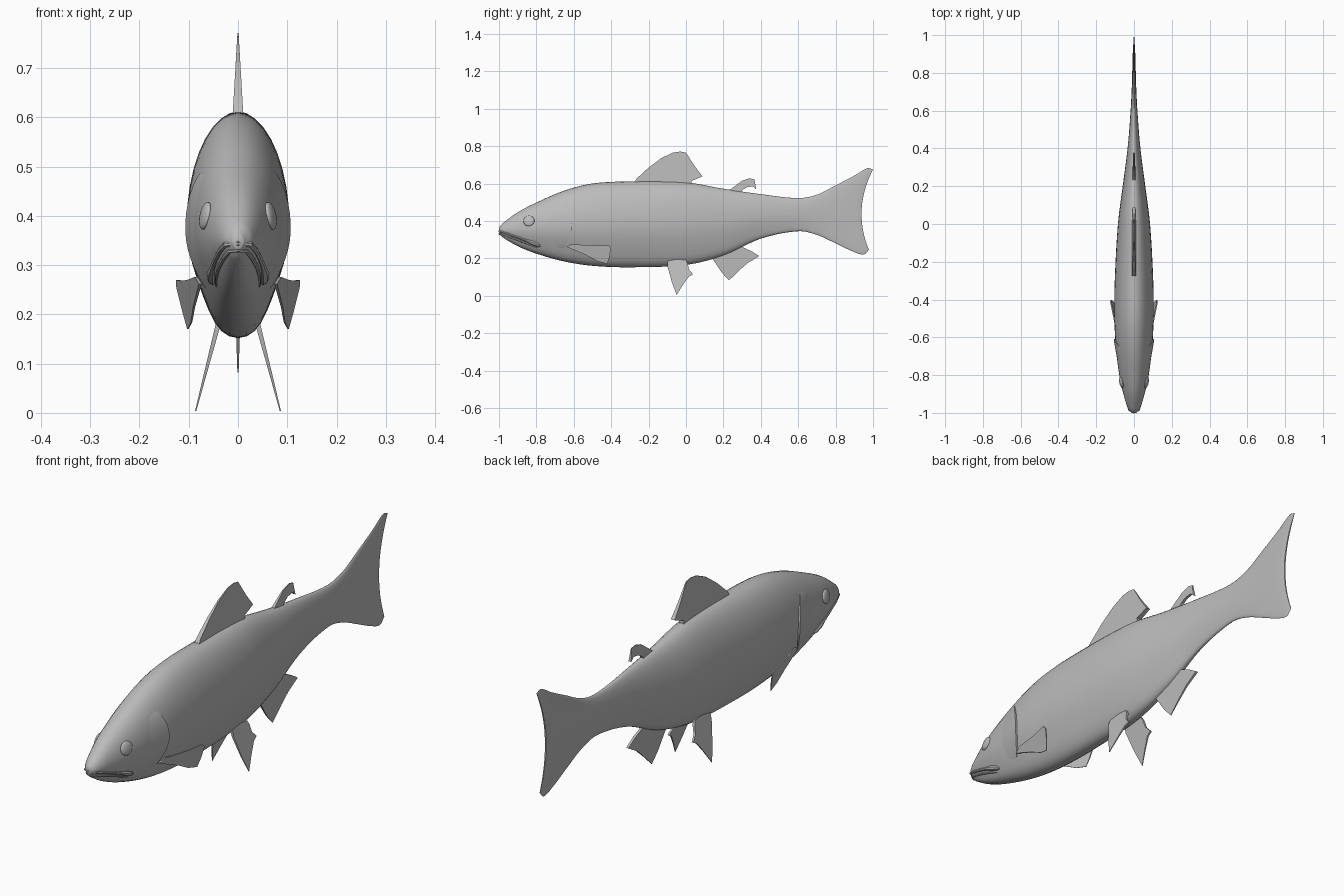
import bpy, bmesh, math

cube = bpy.data.objects.get("Cube")
if cube:
    bpy.data.objects.remove(cube, do_unlink=True)

grey = bpy.data.materials.new("plain grey")
grey.use_nodes = True
grey.diffuse_color = (0.5, 0.5, 0.5, 1)
grey.node_tree.nodes["Principled BSDF"].inputs["Base Color"].default_value = (0.5, 0.5, 0.5, 1)

# Body stations: y, top z, bottom z, half width
STATIONS = [
    (-1.0, .365, .332, .012), (-.98, .387, .312, .03), (-.9, .446, .265, .056),
    (-.8, .498, .225, .078), (-.65, .562, .183, .096), (-.5, .6, .16, .104),
    (-.3, .611, .152, .102), (0, .606, .165, .085), (.2, .572, .215, .06),
    (.4, .543, .305, .034), (.6, .522, .345, .018), (.7, .54, .326, .013),
    (.8, .59, .283, .01), (.9, .642, .239, .008), (.97, .682, .22, .006),
    (1.0, .675, .245, .003)]


def station(y):
    """Smoothly interpolated top, bottom and half width at y."""
    n = len(STATIONS)
    i = max(k for k in range(n - 1) if STATIONS[k][0] <= y + 1e-9)
    a, b = STATIONS[i], STATIONS[i + 1]
    p, q = STATIONS[max(i - 1, 0)], STATIONS[min(i + 2, n - 1)]
    d = b[0] - a[0]
    t = (y - a[0]) / d
    out = []
    for k in (1, 2, 3):
        m0 = (b[k] - p[k]) / (b[0] - p[0]) * d
        m1 = (q[k] - a[k]) / (q[0] - a[0]) * d
        out.append((2*t**3 - 3*t**2 + 1) * a[k] + (t**3 - 2*t**2 + t) * m0
                   + (3*t**2 - 2*t**3) * b[k] + (t**3 - t**2) * m1)
    return out


def belly(t):
    """The section narrows a little towards the belly."""
    return 1 - .25 * t * t * (1 - t * t) * 2 if t < 0 else 1


def side(y, z):
    """Half width of the body at a given length and height."""
    top, low, w = station(y)
    t = max(-1, min(1, (2 * z - top - low) / (top - low)))
    return w * math.sqrt(1 - t * t) * belly(t)


def finish(name, bm, angle=35):
    bmesh.ops.remove_doubles(bm, verts=bm.verts, dist=1e-5)
    bmesh.ops.recalc_face_normals(bm, faces=bm.faces)
    mesh = bpy.data.meshes.new(name)
    bm.to_mesh(mesh)
    bm.free()
    obj = bpy.data.objects.new(name, mesh)
    bpy.context.collection.objects.link(obj)
    mesh.materials.append(grey)
    bpy.ops.object.select_all(action='DESELECT')
    obj.select_set(True)
    bpy.context.view_layer.objects.active = obj
    bpy.ops.object.shade_smooth_by_angle(angle=math.radians(angle))
    return obj


# Body and tail in one loft; rings bend forward to notch the tail
def build_body(segs=36, steps=100):
    bm = bmesh.new()
    rings = []
    for s in range(steps + 1):
        y = -math.cos(math.pi * s / steps)
        top, low, w = station(y)
        f = max(0, min(1, (y - .65) / .35)) ** 1.5
        ring = []
        for k in range(segs):
            a = 2 * math.pi * k / segs
            t = math.cos(a)
            z = (top + low) / 2 + (top - low) / 2 * t
            shift = f * (.05 * (1 - t * t) + .011 * (1 - t))
            ring.append(bm.verts.new((w * math.sin(a) * belly(t), y - shift, z)))
        rings.append(ring)
    for r0, r1 in zip(rings, rings[1:]):
        for k in range(segs):
            n = (k + 1) % segs
            bm.faces.new((r0[k], r0[n], r1[n], r1[k]))
    # close both ends with strips across the section
    for r in (rings[0], rings[-1]):
        for k in range(segs // 2):
            face = [r[k], r[k + 1], r[-k - 1], r[-k]]
            bm.faces.new(list(dict.fromkeys(face)))
    finish("body_and_tail", bm, 50)


build_body()


# Fins: tapered plates from a side outline
def fin(name, outline, root, tip, thick, x_at=lambda y, z: 0):
    bm = bmesh.new()
    layers = []
    for s in (-1, 1):
        layer = []
        for y, z in outline:
            u = max(0, min(1, (z - root) / (tip - root)))
            layer.append(bm.verts.new((x_at(y, z) + s * (thick * (1 - u) + .0012), y, z)))
        layers.append(layer)
        bm.faces.new(layer)
    a, b = layers
    for k in range(len(a)):
        n = (k + 1) % len(a)
        bm.faces.new((a[k], a[n], b[n], b[k]))
    finish(name, bm, 30)


fin("dorsal_fin", [(-.28, .6), (-.265, .625), (-.2, .685), (-.13, .737), (-.07, .765),
                   (-.03, .771), (0, .765), (.045, .695), (.088, .638), (.05, .622),
                   (.03, .615), (.03, .59)], .6, .77, .01)
fin("adipose_fin", [(.22, .555), (.26, .585), (.3, .615), (.34, .628), (.366, .622),
                    (.375, .57), (.358, .585), (.325, .58), (.3, .565), (.29, .545)],
    .55, .63, .007)
fin("anal_fin", [(.13, .21), (.15, .185), (.19, .125), (.23, .082), (.29, .14),
                 (.33, .175), (.392, .212), (.35, .238), (.29, .265), (.2, .24)],
    .2, .08, .004)

PELVIC = [(-.1, .185), (-.1, .16), (-.075, .07), (-.05, .004), (-.015, .06), (.015, .102),
          (.038, .115), (.015, .14), (.01, .17), (0, .19), (-.05, .195)]
PECTORAL = [(-.64, .262), (-.61, .276), (-.53, .27), (-.46, .268), (-.415, .27), (-.402, .255),
            (-.408, .21), (-.42, .17), (-.47, .183), (-.53, .215), (-.6, .245)]

for label, s in (("left", 1), ("right", -1)):
    fin(label + "_pelvic_fin", PELVIC, .18, 0, .004,
        lambda y, z: s * (.087 - .26 * z))
    fin(label + "_pectoral_fin", PECTORAL, .28, .17, .002,
        lambda y, z: s * (.126 + (y + .4) * .2 - (.27 - z) * .2))

    # Gill cover: a patch that lifts off the cheek towards its rear edge
    bm = bmesh.new()
    rows = []
    for i in range(15):
        v = i / 14
        z = .24 + .26 * v
        bulge = 1 - (2 * v - 1) ** 2
        rear = -.66 + .05 * bulge
        row = []
        for j in range(9):
            u = j / 8
            y = -.76 + (rear + .76) * u
            row.append(bm.verts.new((s * (side(y, z) - .004 + .012 * u * bulge ** .5), y, z)))
        row.append(bm.verts.new((s * (side(rear, z) - .01), rear, z)))
        rows.append(row)
    for a, b in zip(rows, rows[1:]):
        for j in range(9):
            bm.faces.new((a[j], a[j + 1], b[j + 1], b[j]))
    finish(label + "_gill_cover", bm)

    # Eye
    bm = bmesh.new()
    bmesh.ops.create_uvsphere(bm, u_segments=20, v_segments=12, radius=.03)
    eye = finish(label + "_eye", bm)
    eye.scale = (.33, 1, .95)
    eye.rotation_euler = (0, -s * .2, s * -.22)
    eye.location = (s * side(-.84, .4), -.84, .4)


# Lips: a tube around the snout, swelling at the jaw corners
def lip(name, path, radius):
    curve = bpy.data.curves.new(name, 'CURVE')
    curve.dimensions = '3D'
    curve.bevel_depth = radius
    curve.bevel_resolution = 2
    curve.use_fill_caps = True
    half = [(side(y, z) - .001, y, z, r) for y, z, r in path]
    nose = [(0, -.997, path[-1][1] + .002, 1)]
    points = half + nose + [(-x, y, z, r) for x, y, z, r in reversed(half)]
    spline = curve.splines.new('POLY')
    spline.points.add(len(points) - 1)
    for p, (x, y, z, r) in zip(spline.points, points):
        p.co = (x, y, z, 1)
        p.radius = r
    curve.materials.append(grey)
    obj = bpy.data.objects.new(name, curve)
    bpy.context.collection.objects.link(obj)
    bpy.ops.object.select_all(action='DESELECT')
    obj.select_set(True)
    bpy.context.view_layer.objects.active = obj
    bpy.ops.object.convert(target='MESH')
    bpy.ops.object.shade_smooth_by_angle(angle=math.radians(40))


lip("upper_lip", [(-.775, .262, .5), (-.79, .27, 1.7), (-.82, .283, 2), (-.85, .295, 1.3),
                  (-.9, .313, 1), (-.95, .33, 1), (-.985, .342, 1)], .006)
lip("lower_lip", [(-.8, .258, .5), (-.85, .279, .9), (-.9, .298, 1), (-.95, .315, 1),
                  (-.985, .328, 1)], .005)
